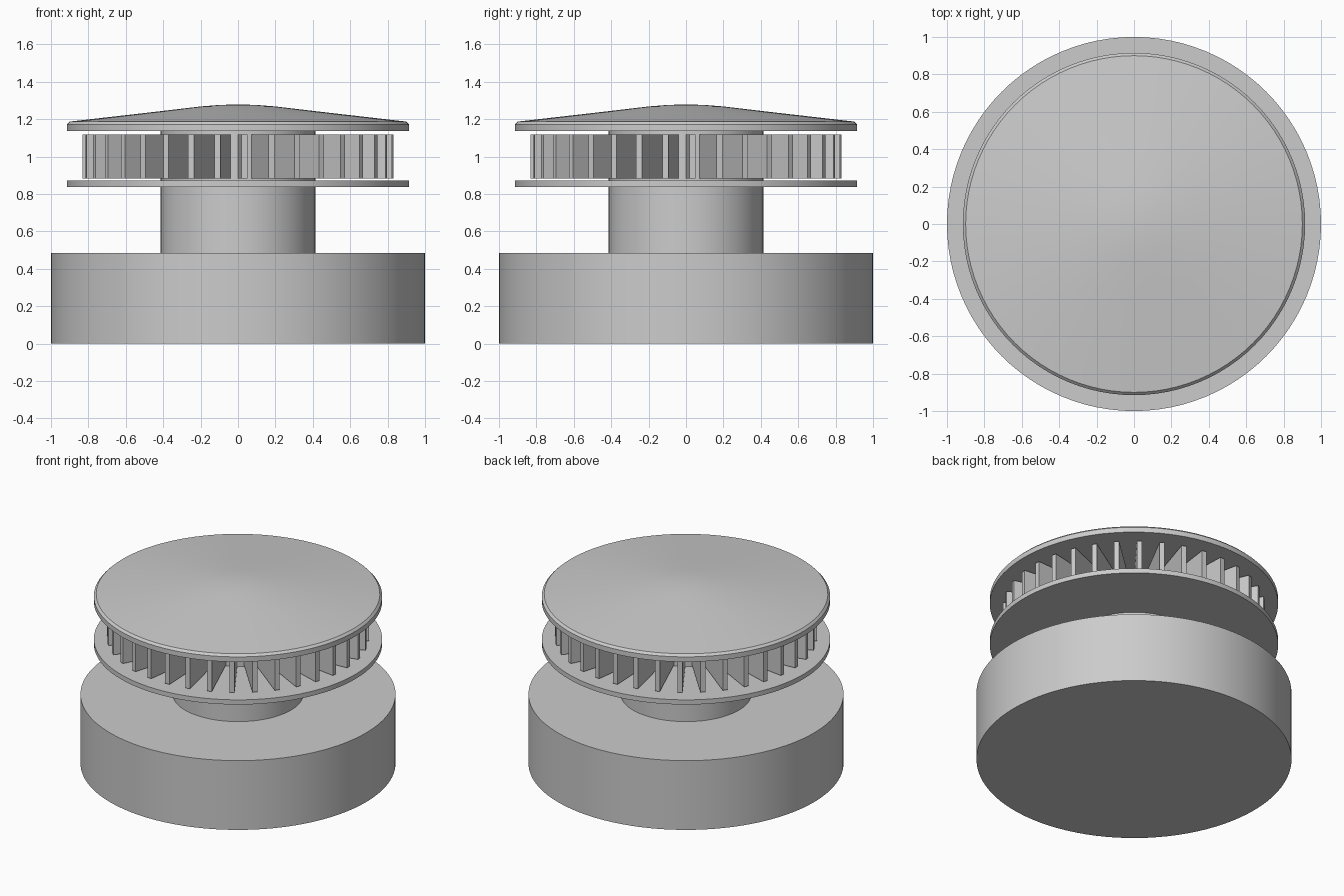
import bpy, bmesh
from math import cos, sin, pi, radians

if "Cube" in bpy.data.objects:
    bpy.data.objects.remove(bpy.data.objects["Cube"])

SEG = 96


def finish(bm, name):
    bmesh.ops.remove_doubles(bm, verts=bm.verts, dist=1e-5)
    bmesh.ops.recalc_face_normals(bm, faces=bm.faces)
    mesh = bpy.data.meshes.new(name)
    bm.to_mesh(mesh)
    bm.free()
    obj = bpy.data.objects.new(name, mesh)
    bpy.context.collection.objects.link(obj)
    return obj


def lathe(name, profile):
    """Spin an (r, z) profile about the z axis into a closed solid."""
    bm = bmesh.new()
    verts = [bm.verts.new((r, 0, z)) for r, z in profile]
    edges = [bm.edges.new(pair) for pair in zip(verts, verts[1:])]
    bmesh.ops.spin(bm, geom=verts + edges, cent=(0, 0, 0), axis=(0, 0, 1),
                   angle=2 * pi, steps=SEG, use_merge=True)
    obj = finish(bm, name)
    bpy.ops.object.select_all(action='DESELECT')
    obj.select_set(True)
    bpy.context.view_layer.objects.active = obj
    bpy.ops.object.shade_smooth_by_angle(angle=radians(20))
    return obj


def disc(name, r, z0, z1):
    return lathe(name, [(0, z0), (r, z0), (r, z1), (0, z1)])


# Base drum, neck and lower plate
disc("base", 1.0, 0.0, 0.485)
disc("neck", 0.414, 0.485, 1.137)
disc("lower_plate", 0.915, 0.838, 0.871)

# Shallow domed cap with a chamfered rim
lathe("cap", [(0, 1.137), (0.915, 1.137), (0.915, 1.172), (0.9, 1.187),
              (0.42, 1.242), (0.2, 1.268), (0.1, 1.276), (0, 1.279)])

# Ring of radial vanes around the neck
VANES, R0, R1, HALF, Z0, Z1 = 36, 0.405, 0.832, 0.016, 0.883, 1.119
bm = bmesh.new()
for i in range(VANES):
    a = radians(2.4) + 2 * pi * i / VANES
    c, s = cos(a), sin(a)
    cube = bmesh.ops.create_cube(bm, size=1)["verts"]
    for v in cube:
        r = R1 if v.co.x > 0 else R0
        t = HALF if v.co.y > 0 else -HALF
        v.co = (r * c - t * s, r * s + t * c, Z1 if v.co.z > 0 else Z0)
finish(bm, "vanes")
